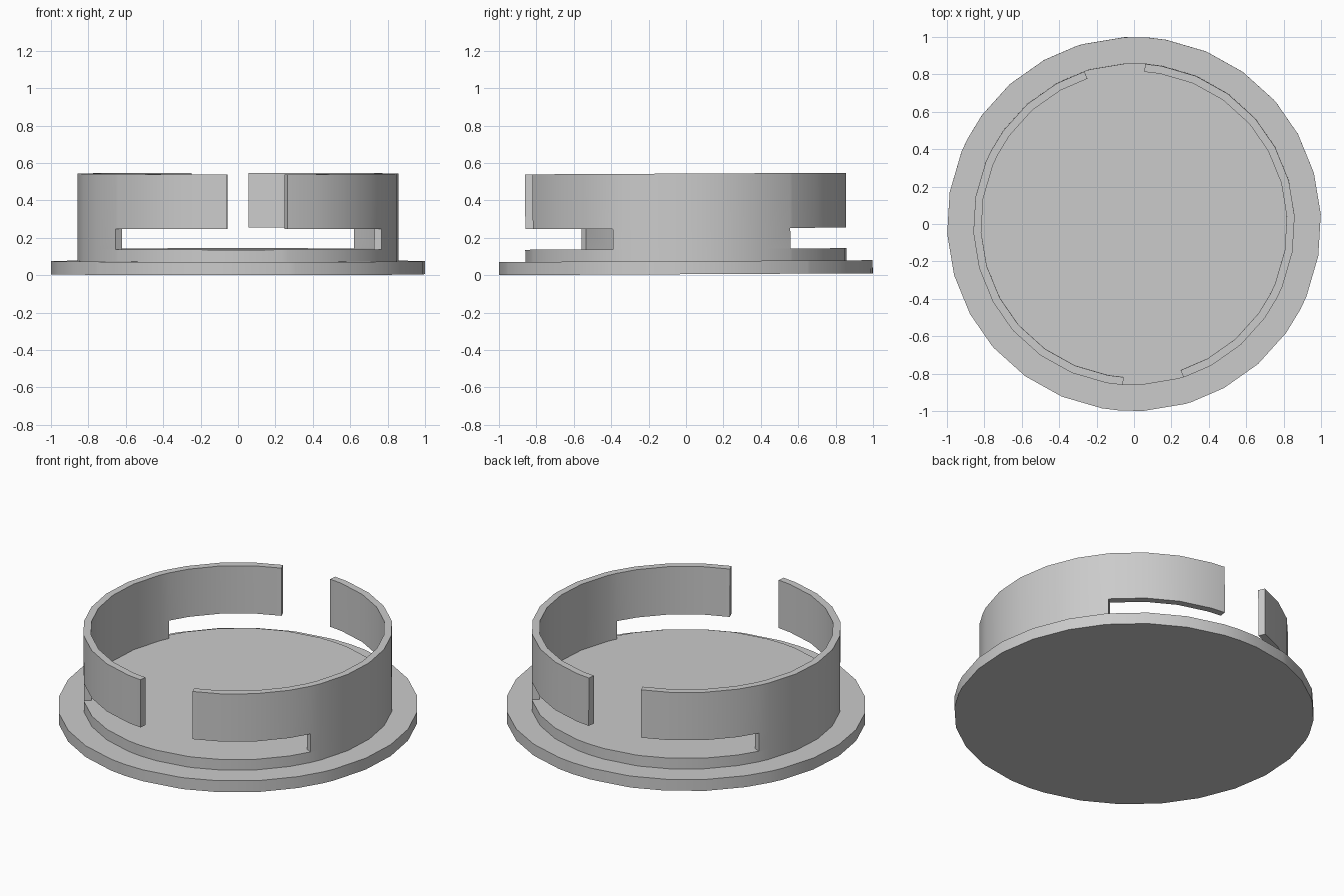
import bpy
import bmesh
from math import sin, cos, radians, atan

cube = bpy.data.objects.get("Cube")
if cube:
    bpy.data.objects.remove(cube, do_unlink=True)

# Main sizes
FLANGE_R, WALL_R, WALL_T = 1.0, 0.86, 0.042
FLANGE_Z, FLOOR_Z, SLOT_Z, TOP_Z = 0.07, 0.135, 0.245, 0.538
SEGMENTS = 28
# One clip in degrees: its two free ends and the foot that holds it
CLIP_START, FOOT_START, FOOT_END, CLIP_END = 108, 153, 220.5, 266
TILT = 0.005

gray = bpy.data.materials.new("plain gray")
gray.use_nodes = True
gray.diffuse_color = (0.6, 0.6, 0.6, 1)
gray.node_tree.nodes["Principled BSDF"].inputs["Base Color"].default_value = (0.6, 0.6, 0.6, 1)

# Shared angles: even steps plus the edges of both clips
edges = [CLIP_START, FOOT_START, FOOT_END, CLIP_END]
angles = {(3 + i * 360 / SEGMENTS) % 360 for i in range(SEGMENTS)}
angles |= {(e + turn) % 360 for e in edges for turn in (0, 180)}
angles = sorted(angles)


def point(radius, degrees, z):
    a = radians(degrees)
    return (radius * cos(a), radius * sin(a), z)


def add_object(name, bm):
    mesh = bpy.data.meshes.new(name)
    bm.to_mesh(mesh)
    bm.free()
    obj = bpy.data.objects.new(name, mesh)
    bpy.context.collection.objects.link(obj)
    mesh.materials.append(gray)
    # The whole part leans very slightly
    obj.rotation_euler.x = atan(TILT)
    obj.location.z = TILT
    bpy.ops.object.select_all(action="DESELECT")
    obj.select_set(True)
    bpy.context.view_layer.objects.active = obj
    return obj


# Flange and raised floor, turned from one stepped profile
bm = bmesh.new()
profile = [(FLANGE_R, 0), (FLANGE_R, FLANGE_Z), (WALL_R, FLANGE_Z), (WALL_R, FLOOR_Z)]
rings = [[bm.verts.new(point(r, a, z)) for a in angles] for r, z in profile]
for low, high in zip(rings, rings[1:]):
    for i in range(len(angles)):
        j = (i + 1) % len(angles)
        bm.faces.new((low[i], low[j], high[j], high[i]))
bm.faces.new(rings[0][::-1])
bm.faces.new(rings[-1])
add_object("flanged_base", bm)
bpy.ops.object.shade_smooth_by_angle(angle=radians(30))


# Curved clip wall with free ends above the slots, thickened inward
def add_clip(name, turn):
    bm = bmesh.new()
    steps = [a + lap for lap in (0, 360) for a in angles
             if CLIP_START + turn - 0.01 < a + lap < CLIP_END + turn + 0.01]
    for a, b in zip(steps, steps[1:]):
        on_foot = FOOT_START < (a + b) / 2 - turn < FOOT_END
        rows = [(SLOT_Z, TOP_Z)] + ([(FLOOR_Z, SLOT_Z)] if on_foot else [])
        for z0, z1 in rows:
            corners = ((a, z0), (b, z0), (b, z1), (a, z1))
            bm.faces.new([bm.verts.new(point(WALL_R, d, z)) for d, z in corners])
    bmesh.ops.remove_doubles(bm, verts=bm.verts, dist=0.0005)
    obj = add_object(name, bm)
    solid = obj.modifiers.new("thickness", "SOLIDIFY")
    solid.thickness = WALL_T
    solid.offset = -1
    bpy.ops.object.modifier_apply(modifier=solid.name)
    bpy.ops.object.shade_smooth_by_angle(angle=radians(30))


add_clip("right_clip", 0)
add_clip("left_clip", 180)
